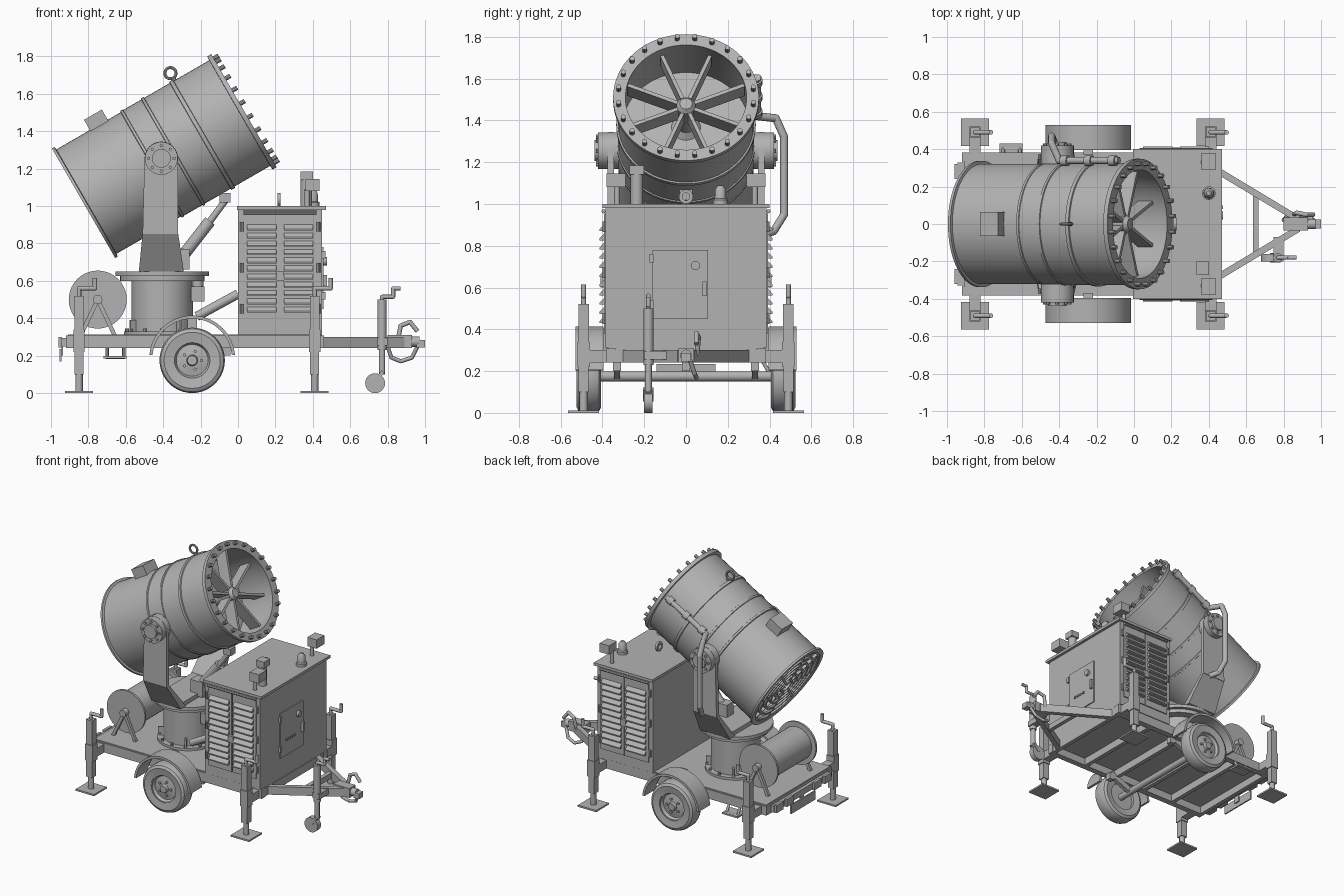
import bpy, bmesh, math
from mathutils import Matrix, Vector

grey = bpy.data.materials.new("machine grey")
grey.diffuse_color = (0.45, 0.45, 0.45, 1)
T = Matrix.Translation
R = lambda deg, ax: Matrix.Rotation(math.radians(deg), 4, ax)


def finish(name, bm, mat=None):
    if mat is not None:
        bmesh.ops.transform(bm, matrix=mat, verts=bm.verts)
    bmesh.ops.recalc_face_normals(bm, faces=bm.faces)
    me = bpy.data.meshes.new(name)
    bm.to_mesh(me)
    bm.free()
    me.materials.append(grey)
    ob = bpy.data.objects.new(name, me)
    bpy.context.collection.objects.link(ob)
    return ob


def box(name, x, y, z, mat=None):
    bm = bmesh.new()
    bmesh.ops.create_cube(bm, size=1)
    for v in bm.verts:
        v.co = [(a + b) / 2 + c * (b - a) for (a, b), c in zip((x, y, z), v.co)]
    return finish(name, bm, mat)


def hull(name, pts):
    bm = bmesh.new()
    for p in pts:
        bm.verts.new(p)
    bmesh.ops.convex_hull(bm, input=bm.verts)
    return finish(name, bm)


def prism(name, pts, a, b, axis="y"):
    put = {"y": lambda p, t: (p[0], t, p[1]), "x": lambda p, t: (t, p[0], p[1])}[axis]
    bm = bmesh.new()
    lo, hi = [[bm.verts.new(put(p, t)) for p in pts] for t in (a, b)]
    bm.faces.new(lo)
    bm.faces.new(hi)
    for i in range(len(pts)):
        j = (i + 1) % len(pts)
        bm.faces.new((lo[i], lo[j], hi[j], hi[i]))
    return finish(name, bm)


def lathe(name, prof, mat=None, n=48, closed=True):
    # profile of (radius, height) pairs spun about local z
    bm = bmesh.new()
    rings = [[bm.verts.new((r * math.cos(2 * math.pi * i / n), r * math.sin(2 * math.pi * i / n), h))
              for i in range(n)] for r, h in prof]
    for k in range(len(prof) if closed else len(prof) - 1):
        p, q = rings[k], rings[(k + 1) % len(prof)]
        for i in range(n):
            bm.faces.new((p[i], p[(i + 1) % n], q[(i + 1) % n], q[i]))
    bmesh.ops.remove_doubles(bm, verts=bm.verts, dist=1e-6)
    return finish(name, bm, mat)


def rod(name, p, q, r, n=16, mat=None):
    p, q = Vector(p), Vector(q)
    m = T(p) @ (q - p).to_track_quat("Z", "Y").to_matrix().to_4x4()
    L = (q - p).length
    return lathe(name, [(0, 0), (r, 0), (r, L), (0, L)], m if mat is None else mat @ m, n, False)


def beam(name, p, q, w, h):
    p, q = Vector(p), Vector(q)
    m = T(p) @ (q - p).to_track_quat("X", "Z").to_matrix().to_4x4()
    return box(name, (0, (q - p).length), (-w / 2, w / 2), (-h / 2, h / 2), m)


def pipe(name, pts, r):
    for a, b in zip(pts, pts[1:]):
        rod(name, a, b, r, 12)
    for p in pts[1:-1]:
        bm = bmesh.new()
        bmesh.ops.create_uvsphere(bm, u_segments=12, v_segments=8, radius=r)
        finish(name + "_elbow", bm, T(p))


# Tilted barrel: local z runs along the bore, local x points up
B = T((-0.41, 0, 1.255)) @ R(60, "Y") @ R(180, "Z")
lathe("barrel", [(.338, -.48), (.338, -.465), (.322, -.462), (.322, -.066), (.33, -.063), (.33, -.05),
                 (.326, -.048), (.326, .064), (.332, .066), (.332, .08), (.326, .082), (.326, .24),
                 (.334, .242), (.334, .262), (.326, .264), (.326, .484), (.349, .485), (.349, .51),
                 (.29, .51), (.305, .40), (.305, -.48)], B, 64)
lathe("barrel_back_plate", [(0, .22), (.306, .22), (.306, .21), (0, .21)], B, 48, False)
lathe("fan_hub", [(0, .45), (.03, .45), (.045, .43), (.045, .25), (.07, .22), (0, .22)], B, 24, False)
for i in range(8):
    box("fan_vane", (.04, .30), (-.009, .009), (.34, .43), B @ R(22.5 + 45 * i, "Z"))
for i in range(24):
    a = math.radians(7.5 + 15 * i)
    x, y = .325 * math.cos(a), .325 * math.sin(a)
    rod("nozzle_bolt", (x, y, .505), (x, y, .54), .012, 10, B)
# Rear intake grille
lathe("intake_backing", [(0, -.40), (.306, -.40), (.306, -.41), (0, -.41)], B, 48, False)
for r in (.05, .10, .15, .20, .25, .30):
    lathe("grille_ring", [(r - .008, -.475), (r + .008, -.475), (r + .008, -.46), (r - .008, -.46)], B, 40)
for i in range(8):
    box("grille_bar", (.04, .31), (-.007, .007), (-.475, -.455), B @ R(45 * i, "Z"))
box("barrel_junction_box", (.31, .385), (-.065, .065), (-.255, -.145), B)
rod("lifting_eye_stem", (.32, 0, .27), (.345, 0, .27), .012, 10, B)
lathe("lifting_eye", [(.03 + .008 * math.cos(a), .008 * math.sin(a)) for a in [k * math.pi / 4 for k in range(8)]],
      B @ T((.37, 0, .27)) @ R(90, "X"), 20)

# Yoke with trunnions, mirrored left and right
for s in (-1, 1):
    arc = [(-.41 + .09 * math.cos(math.radians(a)), 1.255 + .09 * math.sin(math.radians(a))) for a in range(0, 181, 15)]
    prism("yoke_arm", arc + [(-.51, .85), (-.32, .85)], s * .345, s * .375)
    hull("yoke_foot", [(x, s * y, z) for x, y, z in (
        (-.53, .19, .65), (-.29, .19, .65), (-.53, .25, .65), (-.29, .25, .65),
        (-.51, .345, .855), (-.32, .345, .855), (-.51, .375, .855), (-.32, .375, .855))])
    rod("trunnion_disc", (-.41, s * .32, 1.255), (-.41, s * .42, 1.255), .088, 32)
    rod("trunnion_cap", (-.41, s * .42, 1.255), (-.41, s * .438, 1.255), .05, 24)
    for i in range(8):
        a = math.pi * i / 4
        x, z = -.41 + .068 * math.cos(a), 1.255 + .068 * math.sin(a)
        rod("trunnion_bolt", (x, s * .42, z), (x, s * .43, z), .009, 8)
box("yoke_base", (-.52, -.30), (-.23, .23), (.645, .68))

# Turntable pedestal
P = T((-.405, 0, 0))
lathe("pedestal", [(0, .31), (.205, .31), (.205, .33), (.165, .33), (.165, .60), (.225, .60), (.225, .627),
                   (.25, .627), (.25, .65), (0, .65)], P, 48, False)
for i in range(12):
    m = P @ R(30 * i, "Z")
    rod("pedestal_bolt", (.188, 0, .325), (.188, 0, .345), .01, 8, m)
    if i % 3 == 1:
        box("pedestal_gusset", (.15, .2), (-.006, .006), (.33, .39), m)
box("slew_motor", (-.25, -.18), (-.08, 0), (.49, .57))
rod("slew_motor_shaft", (-.215, -.04, .55), (-.215, -.04, .61), .03)

# Elevation ram and feed hose
rod("ram_cylinder", (-.29, 0, .74), (-.15, 0, .92), .032)
rod("ram_rod", (-.16, 0, .905), (-.06, 0, 1.04), .018)
box("ram_lug", (-.10, -.04), (-.03, .03), (1.02, 1.07))
box("ram_bracket", (-.36, -.26), (-.04, .04), (.66, .77))
rod("inlet_pipe", (-.22, -.22, .41), (0, -.22, .53), .025)
pipe("water_pipe", [(-.38, .37, .85), (-.42, .42, .87), (-.44, .47, .95), (-.44, .47, 1.32),
                    (-.44, .43, 1.41), (-.40, .34, 1.42), (-.08, .34, 1.605)], .019)
for t in (.1, .5, .9):
    x, z = -.40 + .32 * t, 1.42 + .185 * t
    rod("pipe_clamp", (x - .017, .338, z - .01), (x + .017, .338, z + .01), .028)

# Power cabinet
box("cabinet", (0, .45), (-.385, .385), (.31, .98))
box("cabinet_lid", (-.006, .47), (-.4, .4), (.98, 1.0))
for s in (-1, 1):
    for x0, x1 in ((.03, .223), (.229, .42)):
        box("louvre_door", (x0, x1), sorted((s * .38, s * .393)), (.38, .955))
        for i in range(11):
            z = .43 + .044 * i
            prism("louvre", [(s * .392, z), (s * .415, z), (s * .415, z + .008), (s * .392, z + .032)],
                  x0 + .018, x1 - .018, "x")
    for x in (.02, .43):
        for z in (.45, .67, .89):
            rod("door_hinge", (x, s * .39, z - .025), (x, s * .39, z + .025), .01, 8)
    box("door_latch", (.205, .245), sorted((s * .39, s * .41)), (.60, .65))
    rod("door_rail", (.03, s * .395, .965), (.42, s * .395, .965), .01, 8)
    # Work lamp on a post
    rod("lamp_post", (.37, s * .33, 1.0), (.37, s * .33, 1.09), .014)
    box("work_lamp", (.36, .435), (s * .335 - .045, s * .335 + .045), (1.08, 1.145))
box("control_door", (.445, .458), (-.16, .105), (.45, .78))
lathe("door_lock", [(0, .015), (.022, .015), (.022, -.01), (0, -.01)], T((.46, .045, .705)) @ R(90, "Y"), 16, False)
box("door_handle", (.455, .475), (.08, .098), (.56, .63))
for z in (.52, .74):
    box("control_hinge", (.45, .468), (-.175, -.155), (z - .02, z + .02))
for i in range(4):
    box("control_button", (.455, .465), (-.1 + i * .03, -.085 + i * .03), (.56, .575))
rod("exhaust", (.365, -.235, 1.0), (.365, -.235, 1.15), .03)
box("exhaust_cap", (.335, .40), (-.27, -.20), (1.14, 1.185))
lathe("beacon", [(0, 1.0), (.036, 1.0), (.036, 1.02), (.028, 1.025), (.026, 1.07), (.013, 1.088), (0, 1.09)],
      T((.40, .165, 0)), 20, False)
lathe("cabinet_lifting_eye", [(.018, -.008), (.034, -.008), (.034, .008), (.018, .008)],
      T((.22, 0, 1.035)) @ R(90, "Y"), 20)

# Chassis
box("deck", (-.91, .45), (-.37, .37), (.295, .312))
for s in (-1, 1):
    box("side_rail", (-.92, .46), (s * .36 - .022, s * .36 + .022), (.24, .308))
    beam("drawbar_rail", (.44, s * .29, .27), (.88, s * .025, .27), .035, .06)
for x in (-.905, -.64, -.38, -.12, .15, .44):
    box("cross_member", (x - .015, x + .015), (-.36, .36), (.24, .30))
box("drawbar_cross", (.635, .665), (-.17, .17), (.25, .29))
box("coupler_body", (.80, .93), (-.035, .035), (.24, .31))
rod("coupler_head", (.90, 0, .275), (.97, 0, .275), .028)
box("coupler_nose", (.955, 1.0), (-.025, .025), (.245, .285))
pipe("handbrake", [(.85, .05, .26), (.87, .06, .36), (.92, .05, .38), (.96, .05, .33)], .012)
pipe("safety_chain", [(.80, .02, .25), (.82, .04, .19), (.87, .05, .17), (.93, .04, .19), (.96, .02, .25)], .011)
box("rear_light_bar", (-.945, -.92), (-.33, .33), (.25, .295))
for y in (-.28, -.16, .16, .28):
    box("rear_light", (-.96, -.94), (y - .04, y + .04), (.245, .30))
box("number_plate", (-.955, -.945), (-.14, .14), (.17, .235))
box("plate_bracket", (-.945, -.935), (-.02, .02), (.2, .27))
pipe("step", [(-.70, .36, .26), (-.70, .40, .19), (-.61, .40, .19), (-.61, .36, .26)], .009)
box("step_tread", (-.72, -.595), (.33, .43), (.185, .197))

# Axle, wheels and fenders
rod("axle", (-.245, -.46, .175), (-.245, .46, .175), .024)
for s in (-1, 1):
    m = T((-.245, s * .465, .175)) @ R(-90 * s, "X")
    lathe("tyre", [(.10, -.05), (.15, -.058), (.168, -.048), (.175, -.03), (.175, .03), (.168, .048),
                   (.15, .058), (.10, .05)], m, 40)
    lathe("wheel_rim", [(0, -.03), (.105, -.03), (.105, .045), (.095, .045), (.085, .025), (.05, .032),
                        (.03, .035), (.025, .055), (0, .055)], m, 32, False)
    for i in range(5):
        rod("wheel_nut", (.05, 0, .03), (.05, 0, .042), .009, 6, m @ R(72 * i, "Z"))
    arc = [(r, math.radians(a)) for r, span in ((.23, range(5, 176, 10)), (.213, range(175, 4, -10))) for a in span]
    prism("fender", [(-.245 + r * math.cos(a), .185 + r * math.sin(a)) for r, a in arc], s * .395, s * .53)
    box("fender_bracket", (-.27, -.22), sorted((s * .37, s * .42)), (.29, .405))
    beam("trailing_arm", (-.06, s * .33, .25), (-.245, s * .33, .175), .03, .04)
    box("spring_hanger", (-.08, -.04), (s * .33 - .02, s * .33 + .02), (.2, .25))

# Corner stabilisers
for x in (-.85, .41):
    for s in (-1, 1):
        y = s * .49
        box("foot_pad", (x - .075, x + .075), (y - .074, y + .074), (0, .012))
        rod("foot_leg", (x, y, .01), (x, y, .15), .02)
        box("lower_tube", (x - .024, x + .024), (y - .024, y + .024), (.10, .25))
        box("upper_tube", (x - .03, x + .03), (y - .03, y + .03), (.22, .34))
        box("jack_head", (x - .025, x + .025), (y - .025, y + .025), (.33, .52))
        box("outrigger_arm", (x - .03, x + .03), sorted((s * .36, s * .47)), (.24, .30))
        pipe("jack_crank", [(x, y, .51), (x, y, .56), (x + .085, y, .56), (x + .085, y, .615)], .012)

# Front jockey wheel
rod("jockey_tube", (.77, -.18, .23), (.77, -.18, .50), .024)
rod("jockey_leg", (.77, -.18, .10), (.77, -.18, .24), .017)
beam("jockey_fork", (.775, -.18, .115), (.735, -.18, .06), .05, .02)
rod("jockey_wheel", (.733, -.20, .053), (.733, -.16, .053), .053, 28)
box("jockey_clamp", (.745, .80), (-.20, -.07), (.255, .295))
pipe("jockey_crank", [(.77, -.18, .49), (.77, -.18, .515), (.83, -.18, .515), (.83, -.18, .56), (.87, -.18, .56)], .011)

# Hose reel at the rear
reel = T((-.75, 0, .5)) @ R(90, "X")
lathe("hose_reel", [(0, -.23), (.155, -.23), (.155, -.215), (.12, -.215), (.12, .215), (.155, .215),
                    (.155, .23), (0, .23)], reel, 40, False)
for s in (-1, 1):
    for dx in (-.09, .09):
        beam("reel_leg", (-.75 + dx, s * .245, .31), (-.75, s * .245, .5), .02, .022)
    rod("reel_hub", (-.75, s * .22, .5), (-.75, s * .27, .5), .025)

bpy.ops.object.select_all(action="SELECT")
bpy.context.view_layer.objects.active = bpy.context.selected_objects[0]
bpy.ops.object.shade_smooth_by_angle(angle=math.radians(35))
